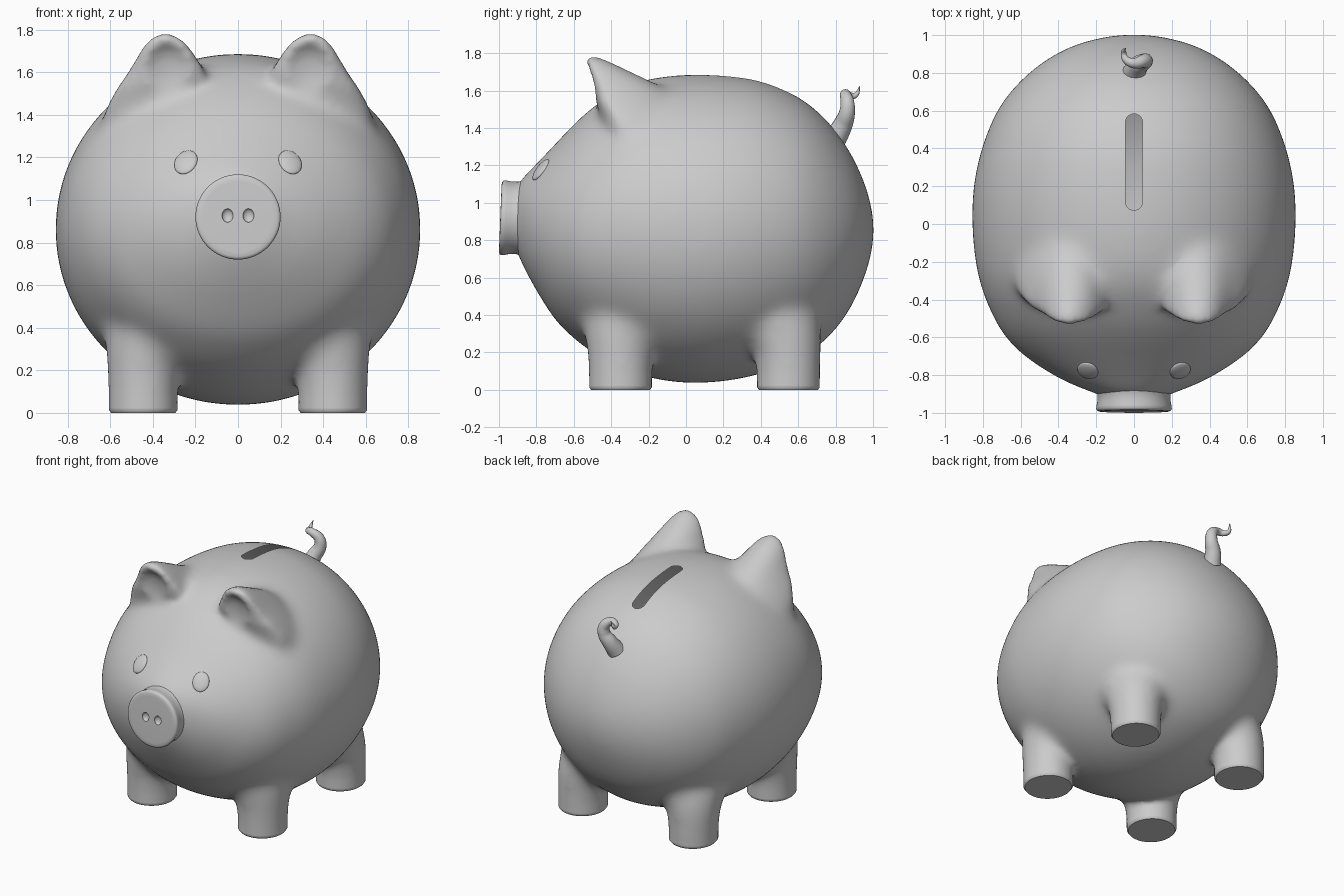
import bpy, bmesh, math
from mathutils import Vector

if "Cube" in bpy.data.objects:
    bpy.data.objects.remove(bpy.data.objects["Cube"])

N = 64
ANG = [2 * math.pi * i / N for i in range(N)]


def loft(name, rings):
    """Skin a list of closed rings and cap both ends."""
    bm = bmesh.new()
    rows = [[bm.verts.new(p) for p in r] for r in rings]
    for a, b in zip(rows, rows[1:]):
        n = len(a)
        for i in range(n):
            bm.faces.new((a[i], a[(i + 1) % n], b[(i + 1) % n], b[i]))
    bm.faces.new(rows[0])
    bm.faces.new(rows[-1])
    bmesh.ops.recalc_face_normals(bm, faces=bm.faces)
    me = bpy.data.meshes.new(name)
    bm.to_mesh(me)
    bm.free()
    ob = bpy.data.objects.new(name, me)
    bpy.context.collection.objects.link(ob)
    return ob


def catmull(rows, steps=5):
    """Smoothly resample rows of numbers."""
    out = []
    for i in range(len(rows) - 1):
        quad = list(zip(rows[max(i - 1, 0)], rows[i], rows[i + 1], rows[min(i + 2, len(rows) - 1)]))
        for k in range(steps):
            t = k / steps
            out.append([0.5 * (2 * b + (c - a) * t + (2 * a - 5 * b + 4 * c - d) * t * t
                               + (3 * b - a - 3 * c + d) * t ** 3) for a, b, c, d in quad])
    return out + [list(rows[-1])]


def ramp(x, lo, hi):
    return min(1, max(0, (x - lo) / (hi - lo)))


def activate(ob):
    bpy.ops.object.select_all(action='DESELECT')
    ob.select_set(True)
    bpy.context.view_layer.objects.active = ob


def apply_mod(ob, kind, **props):
    activate(ob)
    m = ob.modifiers.new(kind, kind)
    for k, v in props.items():
        setattr(m, k, v)
    bpy.ops.object.modifier_apply(modifier=m.name)


def ball(name, loc, scale):
    bpy.ops.mesh.primitive_uv_sphere_add(segments=32, ring_count=20, radius=1, location=loc)
    ob = bpy.context.object
    ob.name = name
    ob.scale = scale
    return ob


def cut(ob, cutter):
    apply_mod(ob, 'BOOLEAN', operation='DIFFERENCE', solver='EXACT', object=cutter)
    bpy.data.objects.remove(cutter)


def smooth(ob, deg=40):
    activate(ob)
    bpy.ops.object.shade_smooth_by_angle(angle=math.radians(deg))


# Body: elliptical sections along y (y, top z, bottom z, half width)
sections = [(-.92, 1.07, .77, .16), (-.885, 1.125, .69, .24), (-.855, 1.155, .63, .32),
            (-.8, 1.21, .53, .43), (-.7, 1.315, .375, .58), (-.6, 1.42, .275, .68),
            (-.5, 1.51, .2, .742), (-.35, 1.61, .12, .805), (-.2, 1.662, .065, .84),
            (0, 1.686, .036, .858), (.2, 1.682, .045, .85), (.4, 1.652, .085, .807),
            (.6, 1.567, .165, .725), (.75, 1.445, .27, .61), (.87, 1.285, .42, .465),
            (.95, 1.12, .59, .31), (.992, .98, .73, .15), (1.007, .87, .84, .02)]
body = loft("body", [[(w * math.cos(a), y, (t + b) / 2 + (t - b) / 2 * math.sin(a)) for a in ANG]
                     for y, t, b, w in catmull(sections)])
parts = [body]

# Ears: (z, centre x, half width, front y, back y), hollowed at the front
ear_rows = [(1.3, .38, .26, -.36, .08), (1.4, .37, .265, -.43, .05), (1.5, .35, .235, -.475, 0),
            (1.6, .335, .182, -.5, -.1), (1.66, .335, .145, -.515, -.2), (1.71, .337, .113, -.525, -.31),
            (1.755, .34, .072, -.53, -.41), (1.775, .34, .035, -.525, -.46), (1.783, .34, .008, -.51, -.48)]
for s in (-1, 1):
    rings = []
    for z, xc, rx, yf, yb in catmull(ear_rows):
        d = yb - yf
        rings.append([(s * (xc + rx * math.cos(a)),
                       yf + .17 * d + math.sin(a) * d * (.83 if math.sin(a) > 0 else .17), z)
                      for a in ANG])
    ear = loft("ear", rings)
    cut(ear, ball("ear_cutter", (s * .33, -.535, 1.57), (.14, .07, .165)))
    parts.append(ear)

# Legs: columns flaring into the belly, trimmed at the floor afterwards (z, radius, inward shift)
leg_rows = [(-.12, .168, 0), (.1, .169, 0), (.2, .18, .005), (.28, .205, .02), (.36, .235, .045),
            (.46, .26, .08), (.58, .24, .1), (.7, .15, .12)]
FEET = [(s * .445, yc) for s in (-1, 1) for yc in (-.35, .548)]
for x, y in FEET:
    sx, sy = math.copysign(1, x), math.copysign(1, y)
    parts.append(loft("leg", [[(x - sx * d + r * .96 * math.cos(a),
                                y - sy * d * (1.4 if y > 0 else .7) + r * math.sin(a), z) for a in ANG]
                              for z, r, d in leg_rows]))

# Fuse everything into one soft skin; feet and ear fronts are smoothed less
activate(body)
for p in parts:
    p.select_set(True)
bpy.ops.object.join()
apply_mod(body, 'REMESH', mode='VOXEL', voxel_size=.016)
group = body.vertex_groups.new(name="soft")
for v in body.data.vertices:
    x, y, z = v.co
    w = 1.0
    if z < .36 and min(math.hypot(x - fx, y - fy) for fx, fy in FEET) < .26:
        w = ramp(z, .1, .3)
    if z > 1.42 and y < -.2:
        w = max(ramp(y, -.46, -.3) * ramp(z, 1.78, 1.64), ramp(z, 1.54, 1.44), ramp(abs(x), .15, .08))
    group.add([v.index], w, 'REPLACE')
apply_mod(body, 'SMOOTH', factor=.5, iterations=9)
apply_mod(body, 'SMOOTH', factor=.5, iterations=80, vertex_group="soft")
apply_mod(body, 'SMOOTH', factor=.5, iterations=4)

# Flat feet with a small rounded edge
bm = bmesh.new()
bm.from_mesh(body.data)
res = bmesh.ops.bisect_plane(bm, geom=bm.verts[:] + bm.edges[:] + bm.faces[:], dist=1e-5,
                             plane_co=(0, 0, .013), plane_no=(0, 0, -1), clear_outer=True)
edges = [e for e in res['geom_cut'] if isinstance(e, bmesh.types.BMEdge)]
caps = bmesh.ops.holes_fill(bm, edges=edges, sides=0)['faces']
for f in bmesh.ops.extrude_discrete_faces(bm, faces=caps)['faces']:
    c = f.calc_center_bounds()
    for v in f.verts:
        v.co = Vector((c.x + (v.co.x - c.x) * .94, c.y + (v.co.y - c.y) * .94, 0))
bmesh.ops.recalc_face_normals(bm, faces=bm.faces)
bm.to_mesh(body.data)
bm.free()

# Coin slot opening into the hollow inside
slot = loft("slot_cutter", [[(.045 * math.cos(a), .328 + .045 * math.sin(a) + (.21 if math.sin(a) > 0 else -.21), z)
                             for a in ANG] for z in (1.35, 1.85)])
cut(body, slot)
bm = bmesh.new()
bm.from_mesh(body.data)
inner = []
for f in bm.faces:
    c = f.calc_center_median()
    if abs(c.x) < .055 and .06 < c.y < .6 and c.z > 1.2 and (abs(f.normal.z) < .5 or c.z < 1.5):
        inner.append(f)
bmesh.ops.delete(bm, geom=inner, context='FACES')
bm.to_mesh(body.data)
bm.free()
smooth(body)

# Snout: turned disc with a slightly tilted face and two nostrils
prof = [(-.8, .245), (-.855, .218), (-.88, .2), (-.905, .193), (-.94, .194), (-.965, .199),
        (-.98, .2), (-.988, .195), (-.992, .186), (-.993, .165)]
snout = loft("snout", [[(r * math.cos(a), y + .04 * r * math.sin(a), .92 + r * math.sin(a)) for a in ANG]
                       for y, r in prof])
for s in (-1, 1):
    cut(snout, ball("nostril_cutter", (s * .049, -.993, .927), (.026, .02, .032)))
smooth(snout)

# Eyes: flat ovals lying on the face
bpy.context.view_layer.update()
for s, side in ((-1, "left"), (1, "right")):
    hit, loc, nor, _ = body.ray_cast(Vector((s * .245, -2, 1.177)), Vector((0, 1, 0)))
    eye = ball("eye_" + side, loc, (.056, .068, .018))
    eye.rotation_euler = nor.to_track_quat('Z', 'Y').to_euler()
    smooth(eye)

# Tail: tapered curl
path = [(0, .80, 1.35, .062), (.025, .84, 1.42, .052), (.058, .862, 1.49, .042), (.05, .862, 1.545, .036),
        (.0, .852, 1.58, .028), (-.042, .87, 1.575, .02), (-.055, .905, 1.575, .015), (-.045, .93, 1.625, .002)]
cu = bpy.data.curves.new("tail", 'CURVE')
cu.dimensions = '3D'
cu.bevel_depth = 1
cu.bevel_resolution = 6
cu.use_fill_caps = True
sp = cu.splines.new('BEZIER')
sp.bezier_points.add(len(path) - 1)
for p, (x, y, z, r) in zip(sp.bezier_points, path):
    p.co = (x, y, z)
    p.radius = r
    p.handle_left_type = p.handle_right_type = 'AUTO'
tail = bpy.data.objects.new("tail", cu)
bpy.context.collection.objects.link(tail)
